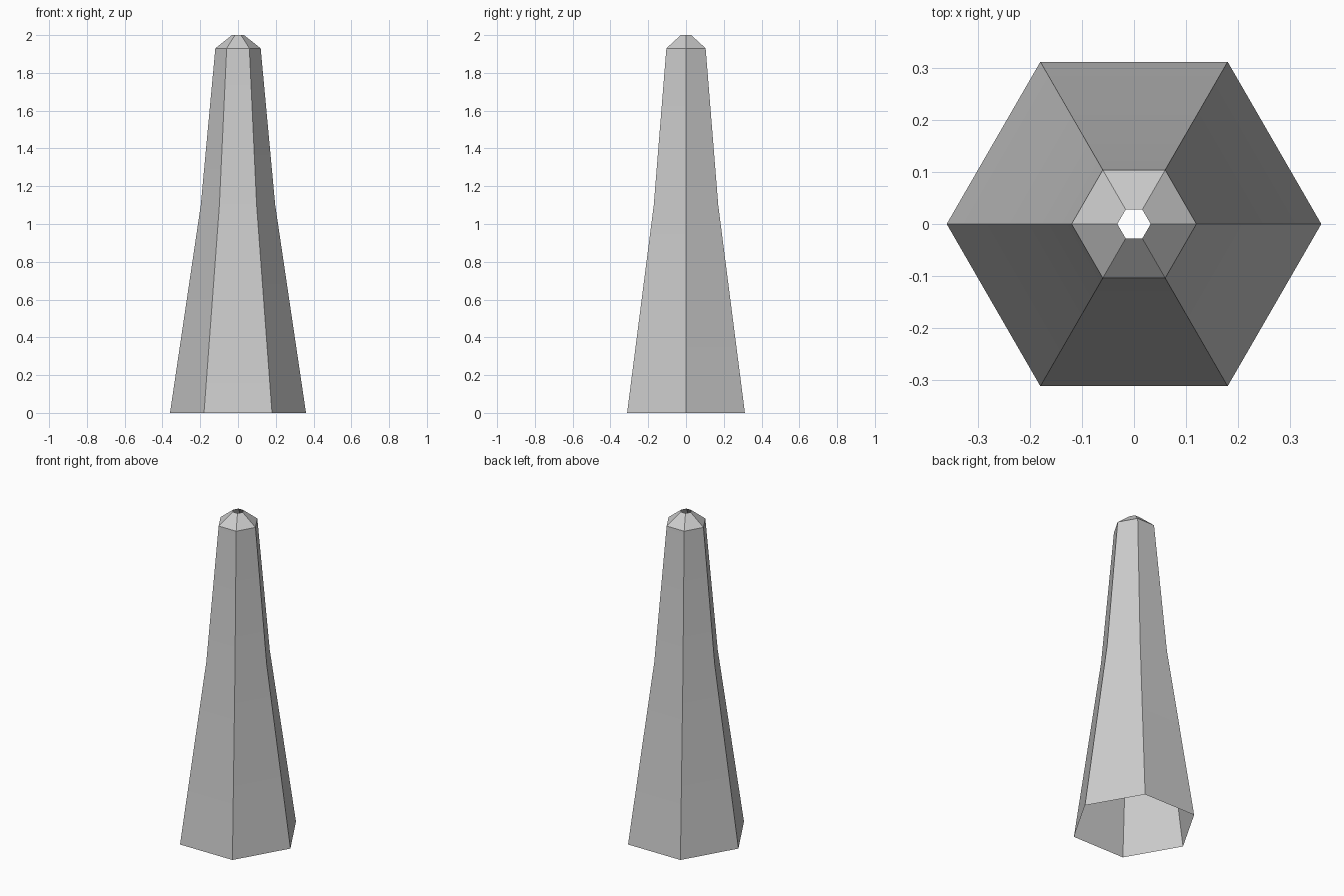
import bpy
import bmesh
from math import cos, sin, tau, radians

cube = bpy.data.objects.get("Cube")
if cube:
    bpy.data.objects.remove(cube, do_unlink=True)

# Plain grey, the only colour
grey = bpy.data.materials.new("light_grey")
grey.use_nodes = True
colour = (0.6, 0.6, 0.6, 1)
grey.diffuse_color = colour
grey.node_tree.nodes["Principled BSDF"].inputs["Base Color"].default_value = colour

SIDES = 6
# (radius, height) of each ring: foot, waist, shoulder, open tip
PROFILE = [(0.36, 0), (0.197, 1.1), (0.12, 1.93), (0.032, 2)]


def lofted_shell(name, profile, sides, material):
    """Thin open shell through a stack of regular polygons."""
    bm = bmesh.new()
    rings = [[bm.verts.new((r * cos(tau * i / sides), r * sin(tau * i / sides), z))
              for i in range(sides)] for r, z in profile]
    for low, high in zip(rings, rings[1:]):
        for i in range(sides):
            j = (i + 1) % sides
            bm.faces.new((low[i], low[j], high[j], high[i]))
    mesh = bpy.data.meshes.new(name)
    bm.to_mesh(mesh)
    bm.free()
    mesh.materials.append(material)
    obj = bpy.data.objects.new(name, mesh)
    bpy.context.collection.objects.link(obj)
    return obj


# Tapered column, hollow and open at both ends
column = lofted_shell("tapered_column", PROFILE, SIDES, grey)

# Smooth across the gentle waist, sharp along the ridges and shoulder
bpy.ops.object.select_all(action="DESELECT")
column.select_set(True)
bpy.context.view_layer.objects.active = column
bpy.ops.object.shade_smooth_by_angle(angle=radians(30))
